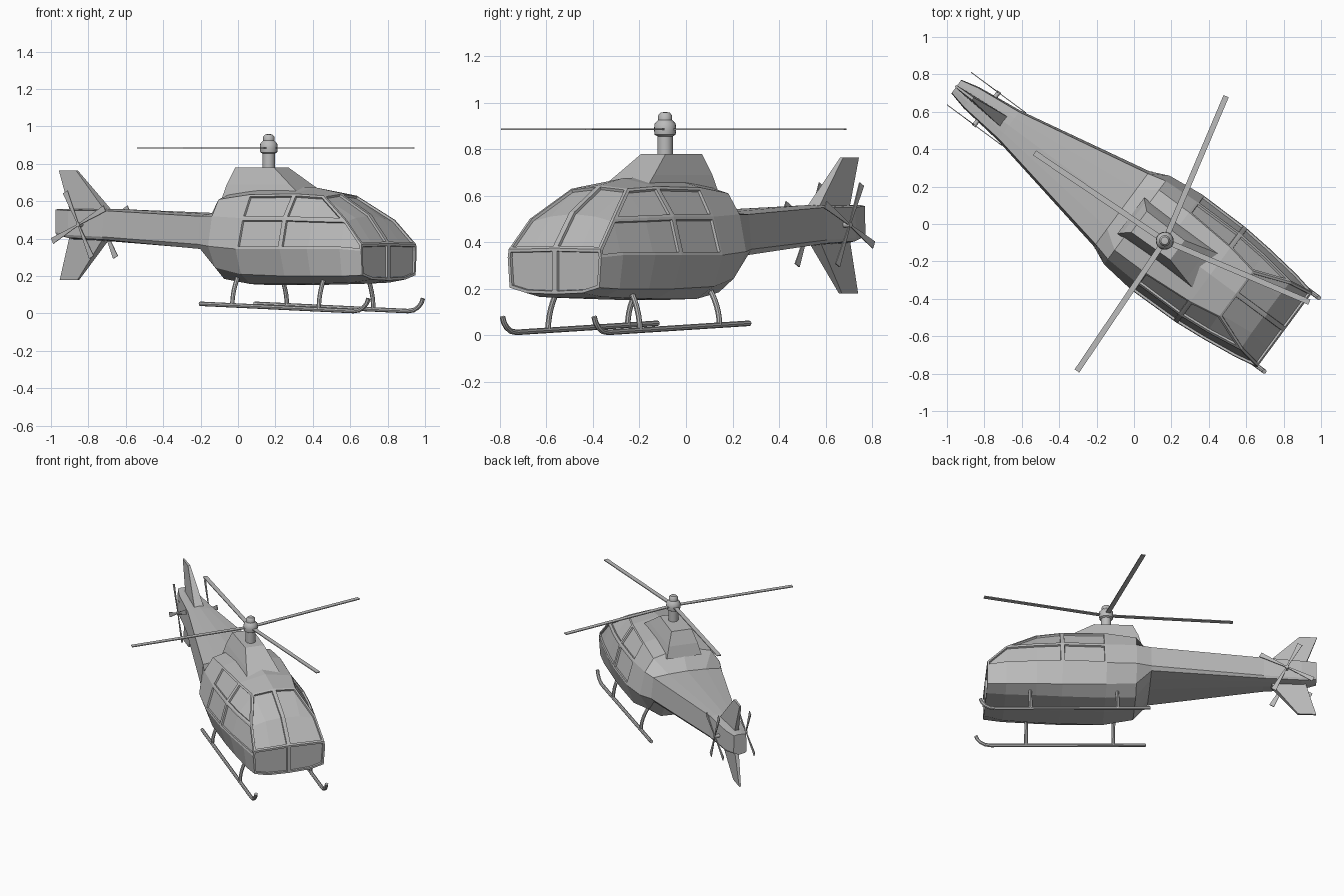
import bpy, bmesh, math
from mathutils import Matrix, Vector

cube = bpy.data.objects.get("Cube")
if cube:
    bpy.data.objects.remove(cube, do_unlink=True)

grey = bpy.data.materials.new("light_grey")
grey.use_nodes = True
grey.diffuse_color = (0.5, 0.5, 0.5, 1)
grey.node_tree.nodes["Principled BSDF"].inputs["Base Color"].default_value = (0.5, 0.5, 0.5, 1)

# Parts are built with +x forward and +y left, then turned to the heading
BASE = Matrix.Translation((0.015, 0.021, 0)) @ Matrix.Rotation(math.radians(-36.5), 4, 'Z')


def add_object(name, mesh, local=None):
    obj = bpy.data.objects.new(name, mesh)
    bpy.context.collection.objects.link(obj)
    obj.matrix_world = BASE @ (local or Matrix())
    if not mesh.materials:
        mesh.materials.append(grey)
    return obj


def from_bmesh(name, bm, local=None):
    mesh = bpy.data.meshes.new(name)
    bm.to_mesh(mesh)
    bm.free()
    return add_object(name, mesh, local)


def stacked_block(name, rings):
    """Block through four-sided rings: (front, rear, front half width, rear half width, z)."""
    bm = bmesh.new()
    loops = [[bm.verts.new(p) for p in ((f, wf, z), (r, wr, z), (r, -wr, z), (f, -wf, z))]
             for f, r, wf, wr, z in rings]
    for a, b in zip(loops, loops[1:]):
        for k in range(4):
            n = (k + 1) % 4
            bm.faces.new((a[k], a[n], b[n], b[k]))
    bm.faces.new(loops[0])
    bm.faces.new(loops[-1])
    bmesh.ops.recalc_face_normals(bm, faces=bm.faces)
    return from_bmesh(name, bm)


def blade(name, length, root, tip, thick, local):
    """Flat tapered blade along +x."""
    bm = bmesh.new()
    bmesh.ops.create_cube(bm, size=1)
    for v in bm.verts:
        width = tip if v.co.x > 0 else root
        v.co = ((v.co.x + 0.5) * length, v.co.y * width, v.co.z * thick)
    return from_bmesh(name, bm, local)


def tube(name, points, radius):
    """Round bar along a path."""
    curve = bpy.data.curves.new(name, 'CURVE')
    curve.dimensions = '3D'
    curve.bevel_depth = radius
    curve.bevel_resolution = 2
    curve.use_fill_caps = True
    spline = curve.splines.new('POLY')
    spline.points.add(len(points) - 1)
    for p, co in zip(spline.points, points):
        p.co = (*co, 1)
    temp = bpy.data.objects.new(name + "_path", curve)
    bpy.context.collection.objects.link(temp)
    mesh = bpy.data.meshes.new_from_object(temp.evaluated_get(bpy.context.evaluated_depsgraph_get()))
    bpy.data.objects.remove(temp, do_unlink=True)
    return smooth(add_object(name, mesh))


def smooth(obj):
    bpy.ops.object.select_all(action='DESELECT')
    obj.select_set(True)
    bpy.context.view_layer.objects.active = obj
    bpy.ops.object.shade_smooth_by_angle(angle=math.radians(40))
    return obj


def lathe(name, profile, local, steps=20):
    """Turned part from (radius, height) points."""
    bm = bmesh.new()
    verts = [bm.verts.new((r, 0, z)) for r, z in profile]
    edges = [bm.edges.new(pair) for pair in zip(verts, verts[1:])]
    bmesh.ops.spin(bm, geom=verts + edges, cent=(0, 0, 0), axis=(0, 0, 1),
                   angle=math.tau, steps=steps)
    bmesh.ops.remove_doubles(bm, verts=bm.verts, dist=0.0005)
    bmesh.ops.recalc_face_normals(bm, faces=bm.faces)
    return smooth(from_bmesh(name, bm, local))


# Fuselage and boom: half cross-sections from nose to tail, (half width, height)
SECTIONS = [
    (0.985, [(.15, .182), (.24, .205), (.25, .335), (.245, .37), (.13, .372), (0, .375)]),
    (0.86, [(.17, .165), (.255, .20), (.275, .345), (.225, .50), (.12, .52), (0, .53)]),
    (0.66, [(.18, .16), (.265, .20), (.30, .345), (.255, .505), (.15, .63), (0, .645)]),
    (0.49, [(.18, .157), (.27, .20), (.315, .345), (.27, .51), (.18, .64), (0, .675)]),
    (0.20, [(.18, .157), (.27, .21), (.318, .345), (.27, .51), (.20, .635), (0, .685)]),
    (0.00, [(.15, .185), (.23, .245), (.295, .36), (.26, .52), (.20, .61), (0, .665)]),
    (-0.10, [(.13, .34), (.23, .345), (.25, .37), (.235, .52), (.13, .53), (0, .535)]),
    (-0.85, [(.05, .39), (.09, .395), (.10, .41), (.09, .55), (.05, .555), (0, .56)]),
    (-1.10, [(.04, .40), (.065, .405), (.07, .42), (.064, .55), (.03, .557), (0, .56)]),
    (-1.20, [(.03, .42), (.04, .425), (.045, .435), (.042, .555), (.02, .56), (0, .56)]),
]
bm = bmesh.new()
rings = []
for u, half in SECTIONS:
    points = [(0, half[0][1] - 0.005)] + half
    rings.append([bm.verts.new((u, v, z)) for v, z in points])
cell = {}
for i in range(len(rings) - 1):
    a, b = rings[i], rings[i + 1]
    for j in range(6):
        if (i, j) == (1, 4):
            # The windscreen pillar crosses this panel diagonally
            cell["screen_corner"] = bm.faces.new((a[4], b[5], a[5]))
            cell["side_corner"] = bm.faces.new((a[4], b[4], b[5]))
        else:
            cell[i, j] = bm.faces.new((a[j], b[j], b[j + 1], a[j + 1]))
cell["nose"] = bm.faces.new(rings[0])
bm.faces.new(rings[-1][::-1])
bm.normal_update()

# Recessed panes: windscreen, nose, lower and upper side windows
panes = [
    [(0, 4), (0, 5), (1, 5), "screen_corner"],
    ["nose"],
    [(0, 3), (1, 3), (2, 3)],
    [(3, 3)],
    ["side_corner", (2, 4)],
    [(3, 4)],
]
for group in panes:
    bmesh.ops.inset_region(bm, faces=[cell[k] for k in group], thickness=0.013,
                           depth=0, use_boundary=True, use_even_offset=True)
    bmesh.ops.inset_region(bm, faces=[cell[k] for k in group], thickness=0.002,
                           depth=-0.012, use_boundary=True, use_even_offset=True)
body = from_bmesh("fuselage", bm)
mirror = body.modifiers.new("Mirror", 'MIRROR')
mirror.use_axis = (False, True, False)
mirror.merge_threshold = 0.001

# Engine cowl and tail fins
stacked_block("engine_cowl", [(.52, -.04, .13, .12, .61), (.40, -.02, .10, .10, .69),
                              (.27, .015, .065, .07, .78)])
stacked_block("upper_fin", [(-.86, -1.12, .035, .015, .53), (-1.09, -1.206, .008, .006, .765)])
stacked_block("lower_fin", [(-.86, -1.12, .035, .015, .44), (-1.08, -1.20, .008, .006, .18)])

# Main rotor
hub = Matrix.Translation((0.186, 0, 0))
lathe("rotor_mast", [(0, .74), (.033, .74), (.033, .855), (.045, .862), (.048, .885),
                     (.045, .91), (.03, .925), (.03, .945), (.02, .957), (0, .96)], hub)
for n, heading in enumerate((67, 146, 236, 337)):
    turn = Matrix.Rotation(math.radians(heading + 36.5), 4, 'Z')
    blade(f"main_blade_{n + 1}", 0.84, 0.03, 0.03, 0.006,
          Matrix.Translation((0.186, 0, 0.885)) @ turn)

# Tail rotors, skids and struts on both sides
for side, s in (("left", 1), ("right", -1)):
    upright = Matrix.Rotation(math.pi / 2, 4, 'X')
    lathe(f"{side}_tail_hub", [(0, -.115), (.012, -.115), (.012, .115), (0, .115)],
          Matrix.Translation((-1.0, 0, .475)) @ upright, 10) if s > 0 else None
    for n in range(4):
        turn = Matrix.Rotation(math.radians(26.5 + 90 * n), 4, 'Z')
        blade(f"{side}_tail_blade_{n + 1}", 0.195, 0.008, 0.034, 0.005,
              Matrix.Translation((-1.0, s * 0.108, .475)) @ upright @ turn)

    y = s * 0.245
    tube(f"{side}_skid", [(-.09, y, .052), (.93, y, .013), (.97, y, .018), (1.0, y, .034),
                          (1.02, y, .056), (1.03, y, .08)], 0.012)
    for place, u, foot in (("front", .70, .022), ("rear", .125, .044)):
        path = []
        for k in range(7):
            t = k / 6
            path.append((u, s * (0.245 - 0.06 * t * t), foot + t * (0.21 - foot)))
        tube(f"{side}_{place}_strut", path, 0.012)
